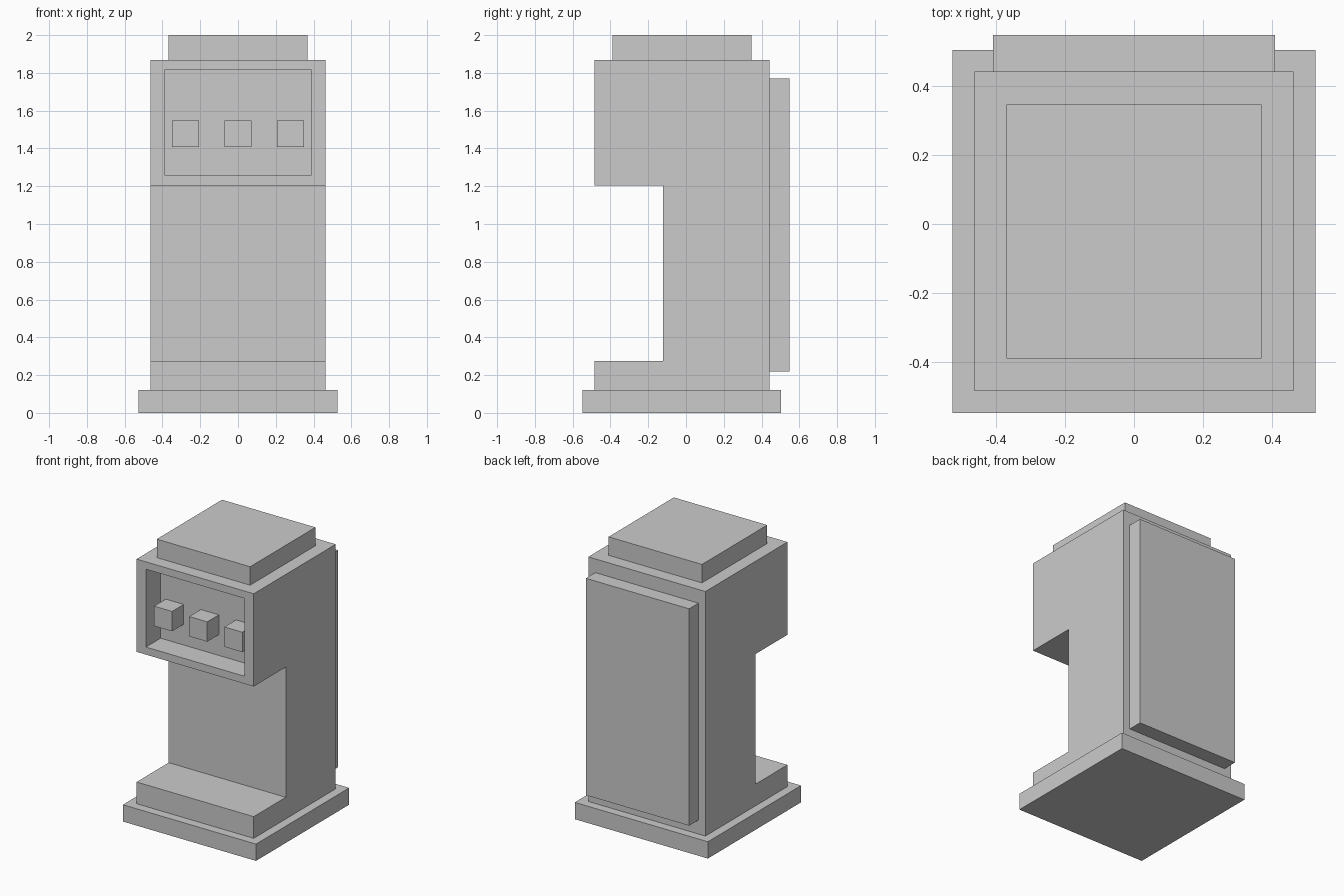
import bpy, bmesh

if "Cube" in bpy.data.objects:
    bpy.data.objects.remove(bpy.data.objects["Cube"])


def prism(name, profile, half_width):
    """Extrude a (y, z) side profile symmetrically along x."""
    bm = bmesh.new()
    face = bm.faces.new([bm.verts.new((-half_width, y, z)) for y, z in profile])
    ext = bmesh.ops.extrude_face_region(bm, geom=[face])
    moved = [v for v in ext["geom"] if isinstance(v, bmesh.types.BMVert)]
    bmesh.ops.translate(bm, verts=moved, vec=(2 * half_width, 0, 0))
    bmesh.ops.recalc_face_normals(bm, faces=bm.faces)
    mesh = bpy.data.meshes.new(name)
    bm.to_mesh(mesh)
    bm.free()
    obj = bpy.data.objects.new(name, mesh)
    bpy.context.collection.objects.link(obj)
    return obj


def box(name, half_width, y0, y1, z0, z1, x=0):
    obj = prism(name, [(y0, z0), (y1, z0), (y1, z1), (y0, z1)], half_width)
    obj.location.x = x
    return obj


# Plinth and top cap
box("base", 0.526, -0.548, 0.504, 0, 0.12)
box("top_cap", 0.369, -0.39, 0.347, 1.868, 2.0)

# C-shaped body with the open serving bay
body = prism("body", [(-0.484, 0.12), (0.442, 0.12), (0.442, 1.868), (-0.484, 1.868),
                      (-0.484, 1.205), (-0.122, 1.205), (-0.122, 0.275), (-0.484, 0.275)], 0.463)

# Recessed control window
cutter = box("window_cutter", 0.389, -0.6, -0.318, 1.259, 1.815)
cutter.hide_render = True
cutter.hide_viewport = True
cutter.display_type = 'WIRE'
cut = body.modifiers.new("window", 'BOOLEAN')
cut.operation = 'DIFFERENCE'
cut.solver = 'EXACT'
cut.object = cutter

# Buttons inside the window
for label, x in (("left", -0.278), ("middle", 0), ("right", 0.278)):
    box(f"button_{label}", 0.071, -0.449, -0.316, 1.407, 1.549, x)

# Back panel
box("back_panel", 0.408, 0.44, 0.548, 0.22, 1.77)
